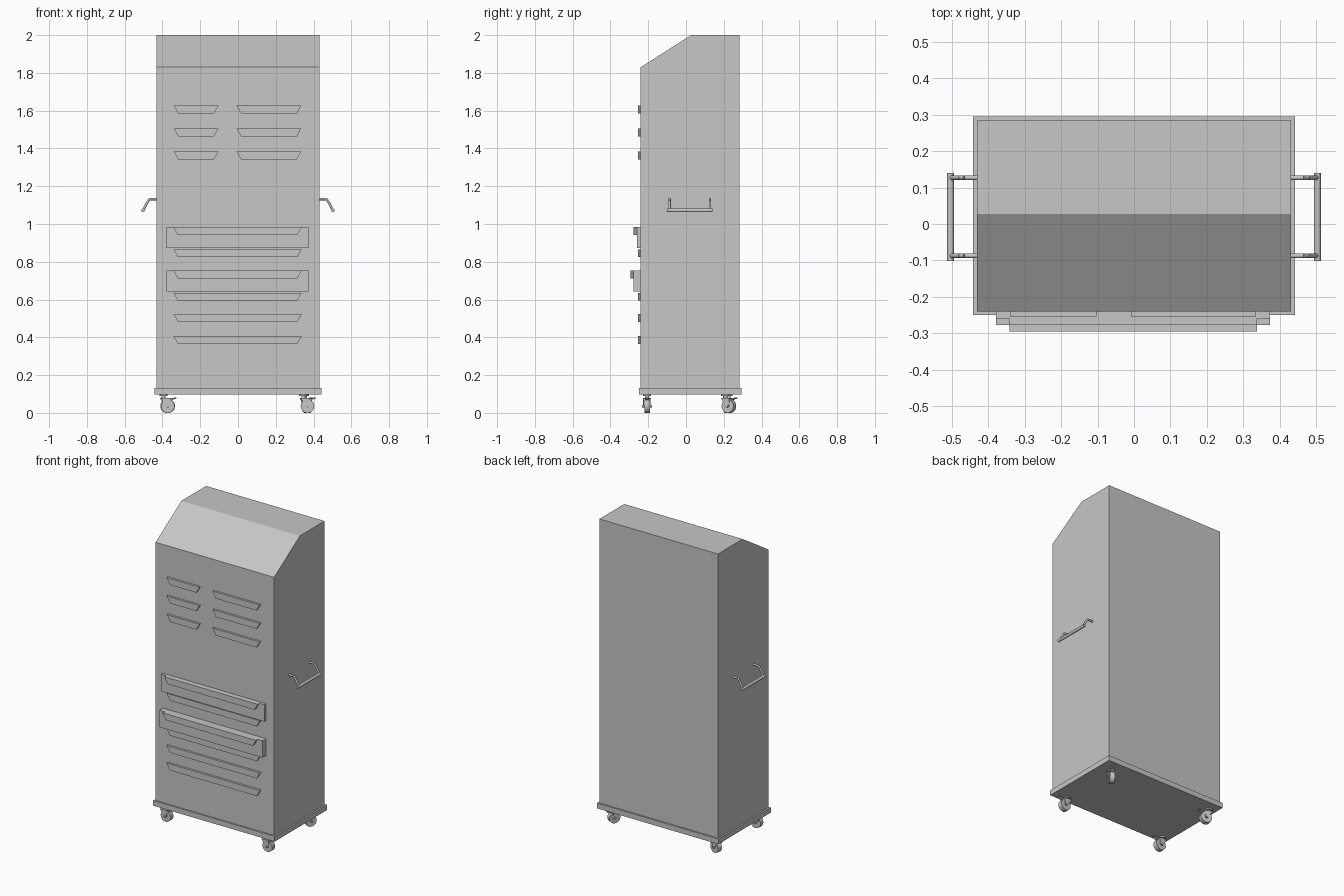
import bpy, bmesh, math
from mathutils import Matrix, Vector

cube = bpy.data.objects.get("Cube")
if cube:
    bpy.data.objects.remove(cube, do_unlink=True)

grey = bpy.data.materials.new("painted_grey")
grey.use_nodes = True
colour = (0.57, 0.57, 0.57, 1)
grey.diffuse_color = colour
grey.node_tree.nodes["Principled BSDF"].inputs["Base Color"].default_value = colour

FRONT, BACK = -0.24, 0.284


def finish(name, bm, smooth=False):
    bmesh.ops.recalc_face_normals(bm, faces=bm.faces)
    mesh = bpy.data.meshes.new(name)
    bm.to_mesh(mesh)
    bm.free()
    mesh.materials.append(grey)
    obj = bpy.data.objects.new(name, mesh)
    bpy.context.collection.objects.link(obj)
    if smooth:
        bpy.ops.object.select_all(action="DESELECT")
        obj.select_set(True)
        bpy.context.view_layer.objects.active = obj
        bpy.ops.object.shade_smooth_by_angle(angle=math.radians(40))
    return obj


def add_prism(bm, points, offset):
    """Closed solid from a flat outline pushed along an offset."""
    face = bm.faces.new([bm.verts.new(p) for p in points])
    copy = bmesh.ops.extrude_face_region(bm, geom=[face], use_keep_orig=True)
    moved = [v for v in copy["geom"] if isinstance(v, bmesh.types.BMVert)]
    bmesh.ops.translate(bm, verts=moved, vec=offset)


def add_box(bm, x0, x1, y0, y1, z0, z1):
    add_prism(bm, [(x0, y0, z0), (x1, y0, z0), (x1, y1, z0), (x0, y1, z0)],
              (0, 0, z1 - z0))


def add_rod(bm, a, b, radius, sides=16):
    a, b = Vector(a), Vector(b)
    turn = (b - a).to_track_quat("Z", "Y").to_matrix().to_4x4()
    bmesh.ops.create_cone(bm, cap_ends=True, segments=sides, radius1=radius,
                          radius2=radius, depth=(b - a).length,
                          matrix=Matrix.Translation((a + b) / 2) @ turn)


# Cabinet with sloped top front
bm = bmesh.new()
profile = [(FRONT, 0.13), (BACK, 0.13), (BACK, 2), (0.027, 2), (FRONT, 1.83)]
add_prism(bm, [(-0.431, y, z) for y, z in profile], (0.862, 0, 0))
finish("cabinet_body", bm)

# Base tray
bm = bmesh.new()
add_box(bm, -0.442, 0.442, -0.25, 0.295, 0.098, 0.132)
finish("base_plate", bm)


# Tapered vent hoods
def louver(name, x0, x1, top, back=FRONT, depth=0.014):
    bm = bmesh.new()
    low, inset = top - 0.042, 0.024
    add_prism(bm, [(x0, back, top), (x1, back, top),
                   (x1 - inset, back, low), (x0 + inset, back, low)],
              (0, -depth, 0))
    finish(name, bm)


for i, top in enumerate((1.627, 1.506, 1.384)):
    louver(f"upper_louver_short_{i}", -0.34, -0.103, top)
    louver(f"upper_louver_long_{i}", -0.008, 0.335, top)
for i, top in enumerate((0.866, 0.636, 0.523, 0.407)):
    louver(f"lower_louver_{i}", -0.342, 0.337, top)

# Raised panels, each with a hood on its top edge
for i, (top, face) in enumerate(((0.983, -0.259), (0.753, -0.277))):
    bm = bmesh.new()
    add_box(bm, -0.379, 0.373, face, FRONT, top - 0.111, top)
    finish(f"raised_panel_{i}", bm)
    louver(f"panel_louver_{i}", -0.342, 0.337, top, face, 0.018)

# Side handles: grip bar on two bent arms
for side, label in ((-1, "right"), (1, "left")):
    bm = bmesh.new()
    add_rod(bm, (side * 0.503, -0.101, 1.072), (side * 0.503, 0.14, 1.072), 0.0095)
    for y in (-0.087, 0.127):
        path = [(0.428, 1.132), (0.465, 1.132), (0.476, 1.122), (0.503, 1.072)]
        pts = [(side * x, y, z) for x, z in path]
        for a, b in zip(pts, pts[1:]):
            add_rod(bm, a, b, 0.0065, 12)
    finish(f"{label}_handle", bm, True)


# Swivel casters, trailing along local +x
def caster(name, x, y, yaw):
    bm = bmesh.new()
    trail, hub = 0.022, 0.036
    add_rod(bm, (0, 0, 0.09), (0, 0, 0.1), 0.022)
    add_rod(bm, (0, 0, 0.07), (0, 0, 0.095), 0.011)
    add_box(bm, -0.015, 0.036, -0.021, 0.021, 0.073, 0.079)
    for s in (-1, 1):
        outline = [(-0.015, 0.079), (0.036, 0.079), (0.032, 0.03), (0.014, 0.03)]
        add_prism(bm, [(px, s * 0.017, pz) for px, pz in outline], (0, s * 0.004, 0))
    add_rod(bm, (trail, -0.015, hub), (trail, 0.015, hub), 0.036, 32)
    add_rod(bm, (trail, -0.026, hub), (trail, 0.026, hub), 0.007, 12)
    # brake lever
    add_prism(bm, [(0.03, -0.012, 0.073), (0.068, -0.012, 0.082),
                   (0.068, -0.012, 0.077), (0.034, -0.012, 0.066)], (0, 0.024, 0))
    obj = finish(name, bm, True)
    obj.location = (x, y, 0)
    obj.rotation_euler.z = math.radians(yaw)


caster("front_right_caster", -0.394, -0.206, 0)
caster("front_left_caster", 0.346, -0.206, 0)
caster("back_right_caster", -0.394, 0.225, -15)
caster("back_left_caster", 0.355, 0.208, 60)
